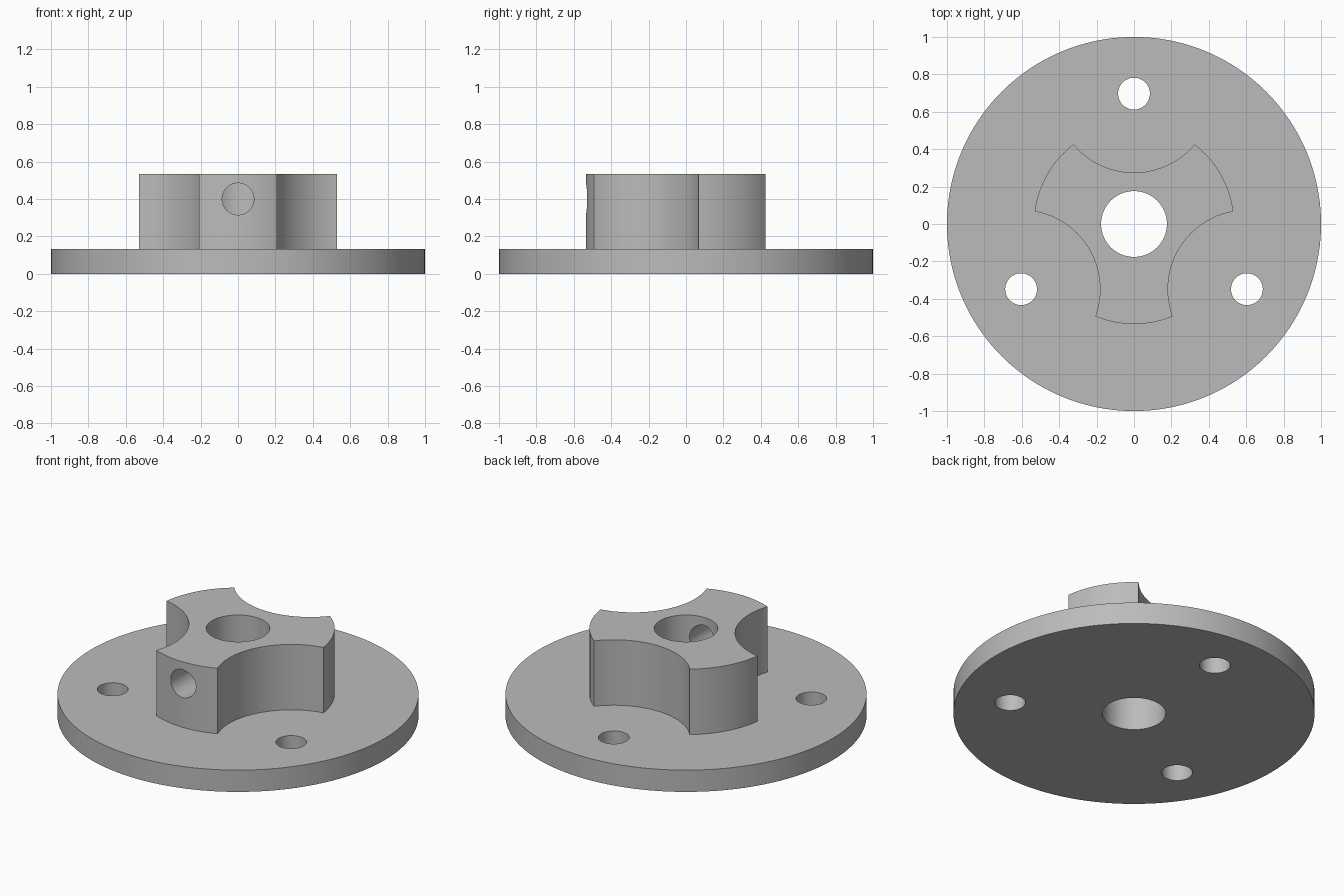
import bpy
from math import cos, sin, radians, pi

cube = bpy.data.objects.get("Cube")
if cube:
    bpy.data.objects.remove(cube, do_unlink=True)

FLANGE_TOP, HUB_TOP = 0.133, 0.533
BOLT_CIRCLE = 0.697
BOLT_ANGLES = [radians(a) for a in (90, 210, 330)]

grey = bpy.data.materials.new("machined grey")
grey.use_nodes = True
colour = (0.5, 0.5, 0.5, 1)
grey.diffuse_color = colour
grey.node_tree.nodes["Principled BSDF"].inputs["Base Color"].default_value = colour


def cylinder(name, radius, bottom, top, x=0, y=0, sides=96):
    bpy.ops.mesh.primitive_cylinder_add(
        vertices=sides, radius=radius, depth=top - bottom,
        location=(x, y, (bottom + top) / 2))
    obj = bpy.context.object
    obj.name = name
    obj.data.materials.append(grey)
    return obj


def combine(target, other, operation):
    mod = target.modifiers.new(operation.lower(), 'BOOLEAN')
    mod.operation = operation
    mod.solver = 'EXACT'
    mod.object = other
    bpy.context.view_layer.objects.active = target
    bpy.ops.object.modifier_apply(modifier=mod.name)
    bpy.data.objects.remove(other, do_unlink=True)


# Hub with three scalloped sides, centred on the bolt holes
hub = cylinder("hub", 0.535, 0.08, HUB_TOP, sides=128)
for a in BOLT_ANGLES:
    scallop = cylinder("scallop_cutter", 0.422, -0.2, 0.8,
                       BOLT_CIRCLE * cos(a), BOLT_CIRCLE * sin(a), 128)
    combine(hub, scallop, 'DIFFERENCE')

# Round base flange joined to the hub
flange = cylinder("flanged_hub", 1, 0, FLANGE_TOP, sides=160)
combine(flange, hub, 'UNION')

# Central bore and bolt holes
combine(flange, cylinder("bore_cutter", 0.176, -0.2, 0.8), 'DIFFERENCE')
for a in BOLT_ANGLES:
    hole = cylinder("bolt_cutter", 0.085, -0.2, 0.8,
                    BOLT_CIRCLE * cos(a), BOLT_CIRCLE * sin(a), 64)
    combine(flange, hole, 'DIFFERENCE')

# Set screw hole from the front lobe into the bore
screw = cylinder("set_screw_cutter", 0.085, 0, 0.7, sides=64)
screw.rotation_euler.x = pi / 2
screw.location = (0, -0.35, 0.4)
combine(flange, screw, 'DIFFERENCE')

bpy.ops.object.select_all(action='DESELECT')
flange.select_set(True)
bpy.context.view_layer.objects.active = flange
bpy.ops.object.shade_smooth_by_angle(angle=radians(30))
